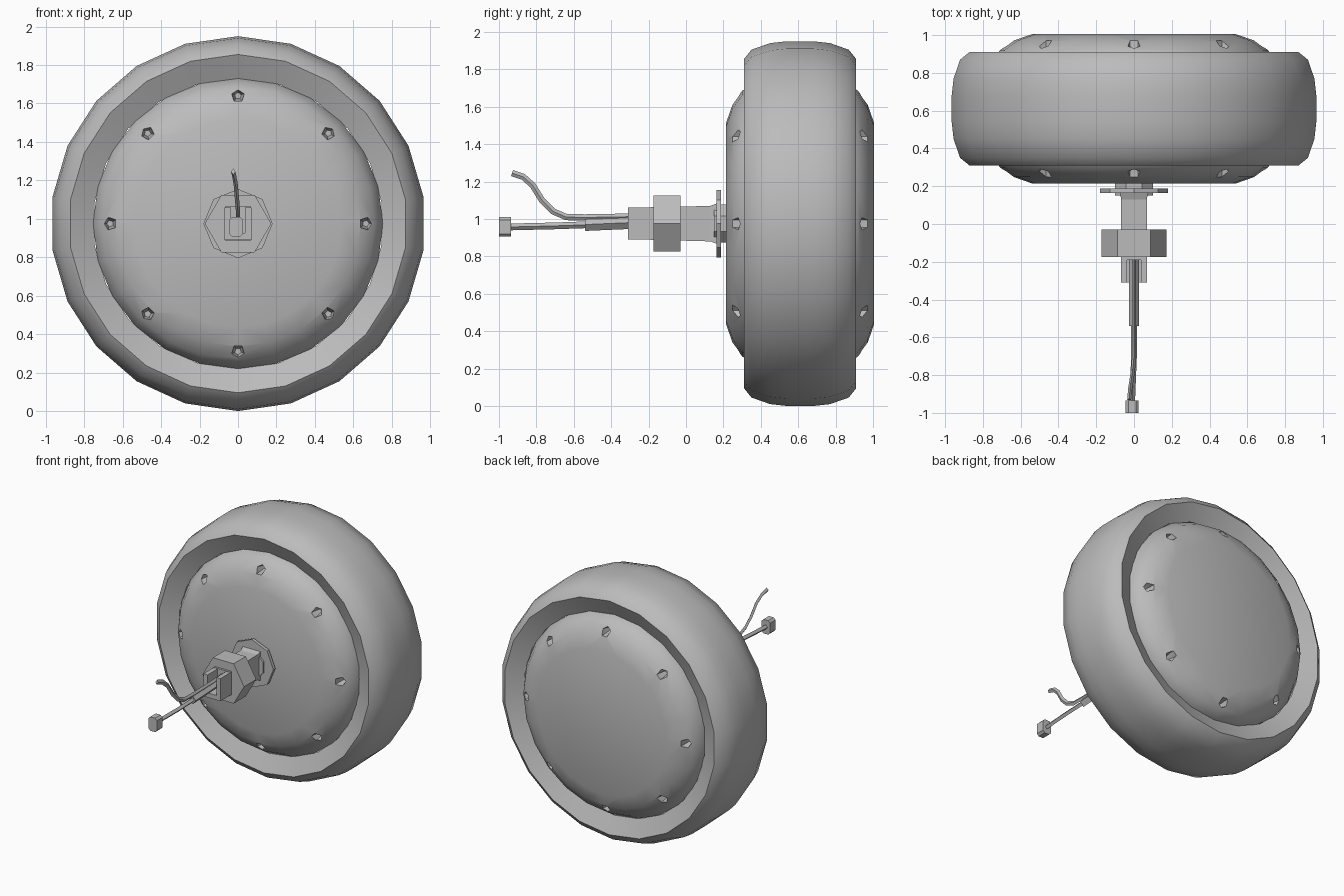
import bpy, bmesh, math
from mathutils import Vector, Matrix

cube = bpy.data.objects.get("Cube")
if cube:
    bpy.data.objects.remove(cube, do_unlink=True)

AXIS_Z = 0.975   # height of the wheel axis
MID_Y = 0.61     # middle plane of the wheel

grey = bpy.data.materials.new("plain grey")
grey.use_nodes = True
grey.diffuse_color = (0.5, 0.5, 0.5, 1)
grey.node_tree.nodes["Principled BSDF"].inputs["Base Color"].default_value = (0.5, 0.5, 0.5, 1)


def finish(name, bm, smooth=None):
    bmesh.ops.recalc_face_normals(bm, faces=bm.faces)
    mesh = bpy.data.meshes.new(name)
    bm.to_mesh(mesh)
    bm.free()
    obj = bpy.data.objects.new(name, mesh)
    bpy.context.collection.objects.link(obj)
    mesh.materials.append(grey)
    if smooth:
        shade(obj, smooth)
    return obj


def shade(obj, angle):
    bpy.ops.object.select_all(action='DESELECT')
    obj.select_set(True)
    bpy.context.view_layer.objects.active = obj
    bpy.ops.object.shade_smooth_by_angle(angle=math.radians(angle))


def loft(bm, rings, caps=True):
    """Skin a list of closed rings of points."""
    loops = [[bm.verts.new(p) for p in ring] for ring in rings]
    n = len(loops[0])
    for a, b in zip(loops, loops[1:]):
        for i in range(n):
            j = (i + 1) % n
            bm.faces.new((a[i], a[j], b[j], b[i]))
    if caps:
        bm.faces.new(loops[0])
        bm.faces.new(loops[-1])


def circle(r, y, sides, x=0, z=AXIS_Z, turn=0):
    angles = [turn + math.tau * i / sides for i in range(sides)]
    return [(x + r * math.cos(a), y, z + r * math.sin(a)) for a in angles]


def lathe(name, profile, sides, smooth=None, caps=True, turn=0):
    bm = bmesh.new()
    loft(bm, [circle(r, y, sides, turn=turn) for r, y in profile], caps)
    return finish(name, bm, smooth)


def box(bm, x0, x1, y0, y1, z0, z1):
    size = Matrix.Diagonal((x1 - x0, y1 - y0, z1 - z0, 1))
    centre = Matrix.Translation(((x0 + x1) / 2, (y0 + y1) / 2, (z0 + z1) / 2))
    bmesh.ops.create_cube(bm, size=1, matrix=centre @ size)


def mirrored(half):
    """Complete a profile by reflecting it in the wheel's middle plane."""
    return half + [(r, 2 * MID_Y - y) for r, y in reversed(half)]


def wire(name, path, width, height):
    """Sweep a small diamond section along a path of points."""
    pts = [Vector(p) for p in path]
    rings = []
    for i, p in enumerate(pts):
        d = (pts[min(i + 1, len(pts) - 1)] - pts[max(i - 1, 0)]).normalized()
        side = Vector((1, 0, 0)) * width
        up = d.cross(Vector((1, 0, 0))).normalized() * height
        rings.append([p + side, p + up, p - side, p - up])
    bm = bmesh.new()
    loft(bm, rings)
    return finish(name, bm, 40)


# Tyre: rounded tread with walls that dip towards the hub
lathe("tyre", mirrored([(0.755, 0.37), (0.88, 0.31), (0.93, 0.35), (0.965, 0.45),
                        (0.975, 0.54)]), 22, 32, caps=False, turn=math.pi / 2)

# Hub: domed drum with a flat face on each side
hub = lathe("hub", mirrored([(0.54, 0.215), (0.64, 0.25), (0.71, 0.30), (0.755, 0.37)]),
            24, turn=math.pi / 2)

# Bolt holes: eight tapering five-sided pits on each side
bm = bmesh.new()
for i in range(8):
    a = math.tau * i / 8
    x, z = 0.665 * math.cos(a), AXIS_Z + 0.665 * math.sin(a)
    for s in (-1, 1):
        loft(bm, [circle(r, MID_Y + s * d, 5, x, z, a)
                  for r, d in ((0.036, 0.42), (0.034, 0.33), (0.018, 0.28))])
cutter = finish("bolt_hole_cutter", bm)
cutter.hide_render = True
cutter.hide_viewport = True
cut = hub.modifiers.new("bolt holes", 'BOOLEAN')
cut.operation = 'DIFFERENCE'
cut.solver = 'EXACT'
cut.object = cutter
bpy.context.view_layer.objects.active = hub
hub.select_set(True)
bpy.ops.object.modifier_apply(modifier=cut.name)
bpy.data.objects.remove(cutter, do_unlink=True)
shade(hub, 35)

# Axle stub, washer and nut
lathe("axle_collar", [(0.11, 0.23), (0.11, 0.15)], 8, turn=math.pi / 8)
lathe("washer", [(0.18, 0.188), (0.18, 0.164)], 8)
lathe("axle_nut", [(0.173, -0.03), (0.173, -0.175)], 6)
bm = bmesh.new()
rings = []
for y, w, h in ((0.17, 0.075, 0.11), (0.13, 0.068, 0.095), (-0.05, 0.068, 0.09), (-0.19, 0.068, 0.088)):
    rings.append([(sx * w, y, AXIS_Z + sz * h) for sx, sz in ((1, 1), (-1, 1), (-1, -1), (1, -1))])
loft(bm, rings)
finish("axle_stub", bm)

# Slotted axle tip: a trough open at the top
bm = bmesh.new()
trough = [(-0.07, 0.89), (0.07, 0.89), (0.07, 1.06), (0.036, 1.06),
          (0.036, 0.925), (-0.036, 0.925), (-0.036, 1.06), (-0.07, 1.06)]
loft(bm, [[(x, y, z) for x, z in trough] for y in (-0.17, -0.31)])
finish("axle_tip", bm)

# Cables: sleeve, straight lead with a plug, and a loose curled wire
wire("cable_sleeve", [(0, -0.17, 0.985), (0, -0.31, 0.98), (0, -0.54, 0.97)], 0.026, 0.034)
wire("straight_lead", [(0, -0.5, 0.97), (0, -0.7, 0.963), (-0.01, -0.95, 0.957)], 0.015, 0.018)
wire("loose_wire", [(0, -0.17, 1.02), (0, -0.31, 1.012), (0, -0.54, 1.008), (0, -0.64, 1.01),
                    (0, -0.71, 1.04), (-0.005, -0.77, 1.10), (-0.012, -0.82, 1.18),
                    (-0.02, -0.87, 1.225), (-0.025, -0.93, 1.245)], 0.011, 0.017)
bm = bmesh.new()
box(bm, -0.045, 0.025, -1.0, -0.935, 0.905, 1.01)
bmesh.ops.bevel(bm, geom=[e for e in bm.edges if abs(e.verts[0].co.y - e.verts[1].co.y) > 0.01],
                offset=0.015, segments=1, affect='EDGES')
finish("plug", bm)
